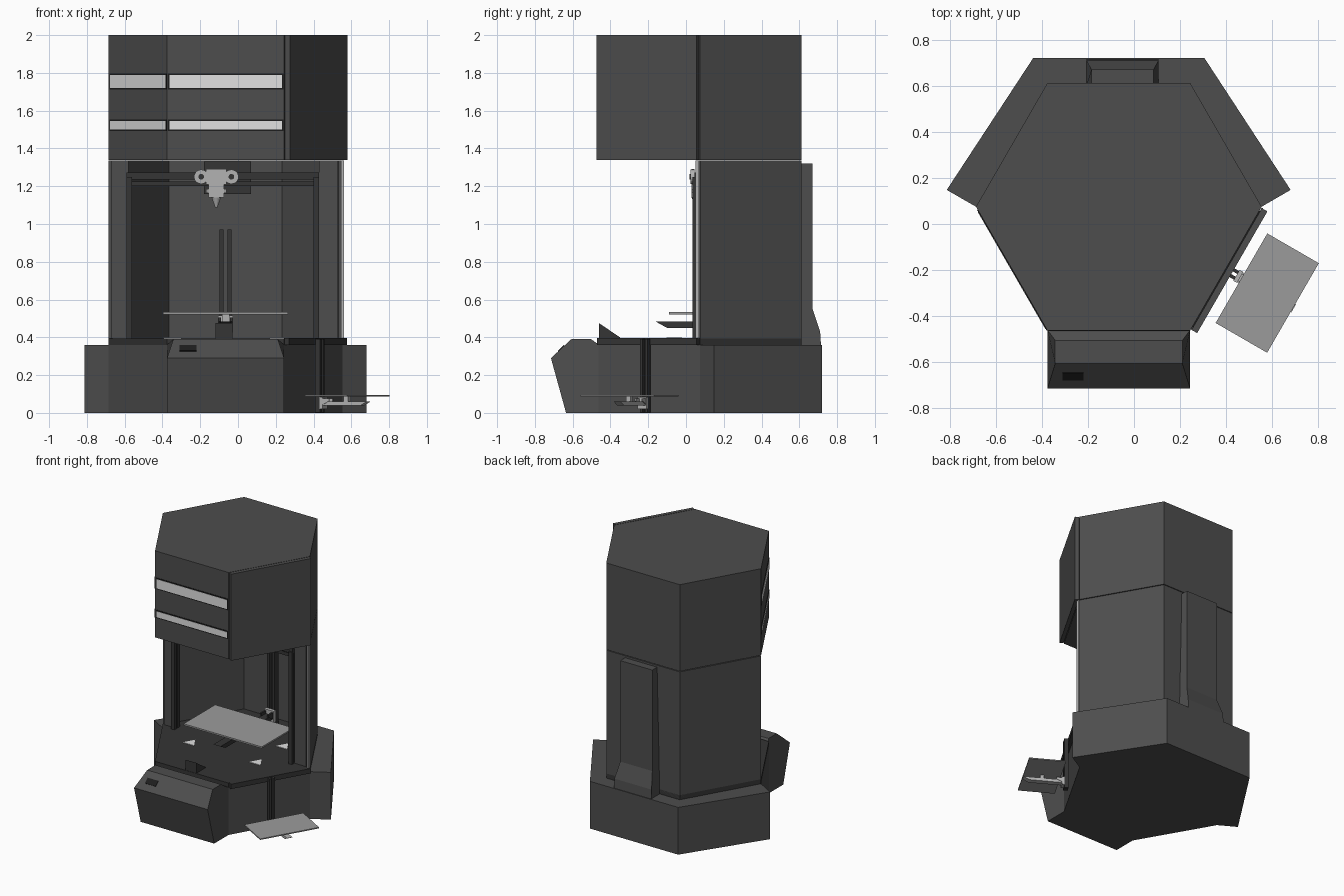
import bpy, bmesh, math
from mathutils import Matrix, Vector

cube = bpy.data.objects.get("Cube")
if cube:
    bpy.data.objects.remove(cube, do_unlink=True)


def material(name, value):
    m = bpy.data.materials.new(name)
    col = (value, value, value, 1)
    m.diffuse_color = col
    m.use_nodes = True
    m.node_tree.nodes["Principled BSDF"].inputs["Base Color"].default_value = col
    return m


CASING = material("dark grey casing", 0.075)
TRIM = material("charcoal trim", 0.035)
BLACK = material("black", 0.012)
PLATE = material("mid grey plate", 0.33)
METAL = material("light grey metal", 0.45)
WINDOW = material("pale window", 0.75)

CX, CY, R = -0.066, 0.075, 0.62


def hexagon(r):
    # order: right, back right, back left, left, front left, front right
    return [Vector((CX + r * math.cos(math.radians(60 * i)),
                    CY + r * math.sin(math.radians(60 * i)))) for i in range(6)]


def finish(name, bm, mat, matrix=None):
    if matrix is not None:
        bm.transform(matrix)
    bmesh.ops.recalc_face_normals(bm, faces=bm.faces)
    me = bpy.data.meshes.new(name)
    bm.to_mesh(me)
    bm.free()
    me.materials.append(mat)
    ob = bpy.data.objects.new(name, me)
    bpy.context.collection.objects.link(ob)
    return ob


def prism(name, pts, z0, z1, mat, matrix=None):
    bm = bmesh.new()
    face = bm.faces.new([bm.verts.new((p[0], p[1], z0)) for p in pts])
    ext = bmesh.ops.extrude_face_region(bm, geom=[face])
    top = [v for v in ext["geom"] if isinstance(v, bmesh.types.BMVert)]
    bmesh.ops.translate(bm, verts=top, vec=(0, 0, z1 - z0))
    return finish(name, bm, mat, matrix)


def box(name, x, y, z, mat, matrix=None):
    pts = [(x[0], y[0]), (x[1], y[0]), (x[1], y[1]), (x[0], y[1])]
    return prism(name, pts, z[0], z[1], mat, matrix)


# local (x, y, z) of a side profile becomes world (z, x, y)
SIDE = Matrix(((0, 0, 1, 0), (1, 0, 0, 0), (0, 1, 0, 0), (0, 0, 0, 1)))


def side_profile(name, pts, x0, x1, mat, matrix=None):
    m = SIDE if matrix is None else matrix @ SIDE
    return prism(name, pts, x0, x1, mat, m)


def cylinder(name, r1, r2, depth, loc, mat, axis_y=False):
    bm = bmesh.new()
    bmesh.ops.create_cone(bm, cap_ends=True, segments=20, radius1=r1, radius2=r2, depth=depth)
    rot = Matrix.Rotation(math.pi / 2, 4, 'X') if axis_y else Matrix.Identity(4)
    return finish(name, bm, mat, Matrix.Translation(loc) @ rot)


right, back_r, back_l, left, front_l, front_r = HEX = hexagon(R)

# Base, wider around the back, and the deck
prism("base", [(0.306, 0.72), (-0.438, 0.72), (-0.813, 0.148), left, front_l,
               front_r, right, (0.68, 0.148)], 0, 0.36, CASING)
prism("deck", HEX, 0.36, 0.395, TRIM)

# Control console
console = side_profile("console", [(-0.46, 0), (-0.635, 0), (-0.715, 0.29), (-0.605, 0.392),
                                   (-0.505, 0.392), (-0.46, 0.36)], -0.376, 0.244, CASING)
console.data.materials.append(TRIM)
for v in console.data.vertices:
    if v.co.z > 0.38:
        v.co.x += 0.034 if v.co.x < 0 else -0.034
for f in console.data.polygons:
    if f.normal.y < -0.4 and f.normal.z > 0.4:
        f.material_index = 1
slope = math.atan2(0.102, 0.11)
box("console_display", (-0.31, -0.22), (-0.022, 0.022), (-0.002, 0.004), BLACK,
    Matrix.Translation((0, -0.66, 0.341)) @ Matrix.Rotation(slope, 4, 'X'))

# Open-fronted chamber wall
inner = hexagon(R - 0.022)
prism("chamber_wall", [right, back_r, back_l, left, inner[3], inner[2], inner[1], inner[0]],
      0.36, 1.335, CASING)
box("left_jamb", (-0.67, -0.58), (0.065, 0.08), (0.395, 1.335), CASING)
box("right_jamb", (0.43, 0.53), (0.065, 0.08), (0.395, 1.335), CASING)
box("light_strip", (0.545, 0.56), (0.05, 0.07), (0.395, 1.335), METAL)

# Hood
prism("hood", HEX, 1.34, 2.0, CASING)


def face_frame(a, b):
    """Frame with x along an edge, -y pointing out of the body."""
    d = (b - a).normalized()
    return Matrix(((d.x, -d.y, 0, a.x), (d.y, d.x, 0, a.y), (0, 0, 1, 0), (0, 0, 0, 1)))


# Ventilation windows on the two front faces
for side, a, b, x0, x1 in (("left", left, front_l, 0.025, 0.612),
                           ("front", front_l, front_r, 0.014, 0.61)):
    m = face_frame(a, b)
    for level, z0, z1 in (("upper", 1.72, 1.79), ("lower", 1.5, 1.545)):
        box(f"{side}_{level}_window_frame", (x0 - 0.01, x1 + 0.008), (-0.003, 0.003),
            (z0 - 0.008, z1 + 0.008), BLACK, m)
        box(f"{side}_{level}_window", (x0, x1), (-0.005, 0.003), (z0, z1), WINDOW, m)

# Raised panels on the front right side
m = face_frame(front_r, right)
box("hood_side_panel", (0.005, 0.615), (-0.032, -0.004), (1.34, 2.0), CASING, m)
box("hood_panel_spacer", (0.02, 0.6), (-0.006, 0.002), (1.36, 1.98), BLACK, m)
box("deck_side_rail", (0.005, 0.615), (-0.028, 0.002), (0.36, 0.397), TRIM, m)

# Rear duct, flared at its foot
duct = side_profile("rear_duct", [(0.6, 0.355), (0.715, 0.355), (0.71, 0.43), (0.67, 0.55),
                                  (0.67, 1.32), (0.6, 1.32)], -0.185, 0.085, CASING)
for v in duct.data.vertices:
    if v.co.z < 0.5:
        v.co.x += 0.022 if v.co.x > 0 else -0.022

# Triangular deck inserts
for i, (sx, sy) in enumerate(((-1, -1), (1, -1), (1, 1), (-1, 1))):
    c = Vector((CX + sx * 0.28, CY + 0.01 + sy * 0.16))
    tri = [c + Vector((0.055 * math.cos(t), 0.055 * math.sin(t)))
           for t in (math.radians(90 + 120 * k) for k in range(3))]
    prism(f"deck_insert_{i + 1}", tri, 0.39, 0.399, WINDOW)

side_profile("deck_fin", [(-0.46, 0.39), (-0.46, 0.475), (-0.35, 0.4), (-0.35, 0.39)],
             -0.12, -0.03, TRIM)


def lift(prefix, m, reach, arm_end, arm_mat):
    """Twin rails, carriage, arm and plate; rails stand at the local origin."""
    for s, label in ((-1, "left"), (1, "right")):
        box(f"{prefix}_{label}_rail", sorted((s * 0.01, s * 0.032)), (-0.01, 0.035),
            (0, 0.575), TRIM, m)
        side_profile(f"{prefix}_{label}_arm_bracket",
                     [(-0.01, 0.05), (-0.09, 0.09), (-0.09, 0.11), (-0.01, 0.11)],
                     s * 0.03 - 0.006, s * 0.03 + 0.006, arm_mat, m)
    box(f"{prefix}_carriage", (-0.04, 0.04), (-0.035, -0.008), (0.03, 0.12), METAL, m)
    side_profile(f"{prefix}_arm", [(-0.02, 0.055), (arm_end + 0.06, 0.055), (arm_end, 0.088),
                                   (-0.02, 0.088)], -0.03, 0.03, arm_mat, m)
    box(f"{prefix}_arm_post", (-0.02, 0.02), (reach - 0.02, reach + 0.02), (0.085, 0.13), METAL, m)
    box(f"{prefix}_plate", (-0.33, 0.33), (reach - 0.19, reach + 0.19), (0.127, 0.139), PLATE, m)


lift("chamber_lift", Matrix.Translation((CX, 0.5, 0.395)), -0.4, -0.66, TRIM)
lift("outer_lift", Matrix.Translation((0.44, -0.22, 0)) @ Matrix.Rotation(math.pi / 3, 4, 'Z')
     @ Matrix.Scale(0.68, 4) @ Matrix.Translation((0, 0, -0.02 + 0.022)), -0.235, -0.43, METAL)

# Gantry: twin posts each side and a cross bar
for label, x in (("left", -0.575), ("right", 0.415)):
    for k in (0, 1):
        box(f"gantry_{label}_post_{k + 1}", (x - 0.014, x + 0.014),
            (0.035 + 0.04 * k, 0.06 + 0.04 * k), (0.395, 1.25), TRIM)
box("gantry_bar", (-0.589, 0.429), (0.045, 0.1), (1.235, 1.272), TRIM)
box("gantry_lower_bar", (-0.56, 0.4), (0.06, 0.09), (1.2, 1.225), TRIM)

# Print head
box("head_mount", (-0.18, 0.07), (0.11, 0.2), (1.16, 1.33), TRIM)
for label, x in (("left", -0.195), ("right", -0.035)):
    cylinder(f"{label}_head_wheel", 0.038, 0.038, 0.02, (x, 0.035, 1.25), METAL, True)
    cylinder(f"{label}_wheel_hub", 0.015, 0.015, 0.03, (x, 0.033, 1.25), TRIM, True)
box("head_plate", (-0.17, -0.06), (0.03, 0.045), (1.21, 1.29), METAL)
box("head_body", (-0.155, -0.075), (0.028, 0.09), (1.14, 1.22), METAL)
box("head_fins", (-0.17, -0.06), (0.03, 0.08), (1.165, 1.185), PLATE)
cylinder("nozzle", 0.006, 0.026, 0.055, (-0.115, 0.055, 1.115), METAL)
